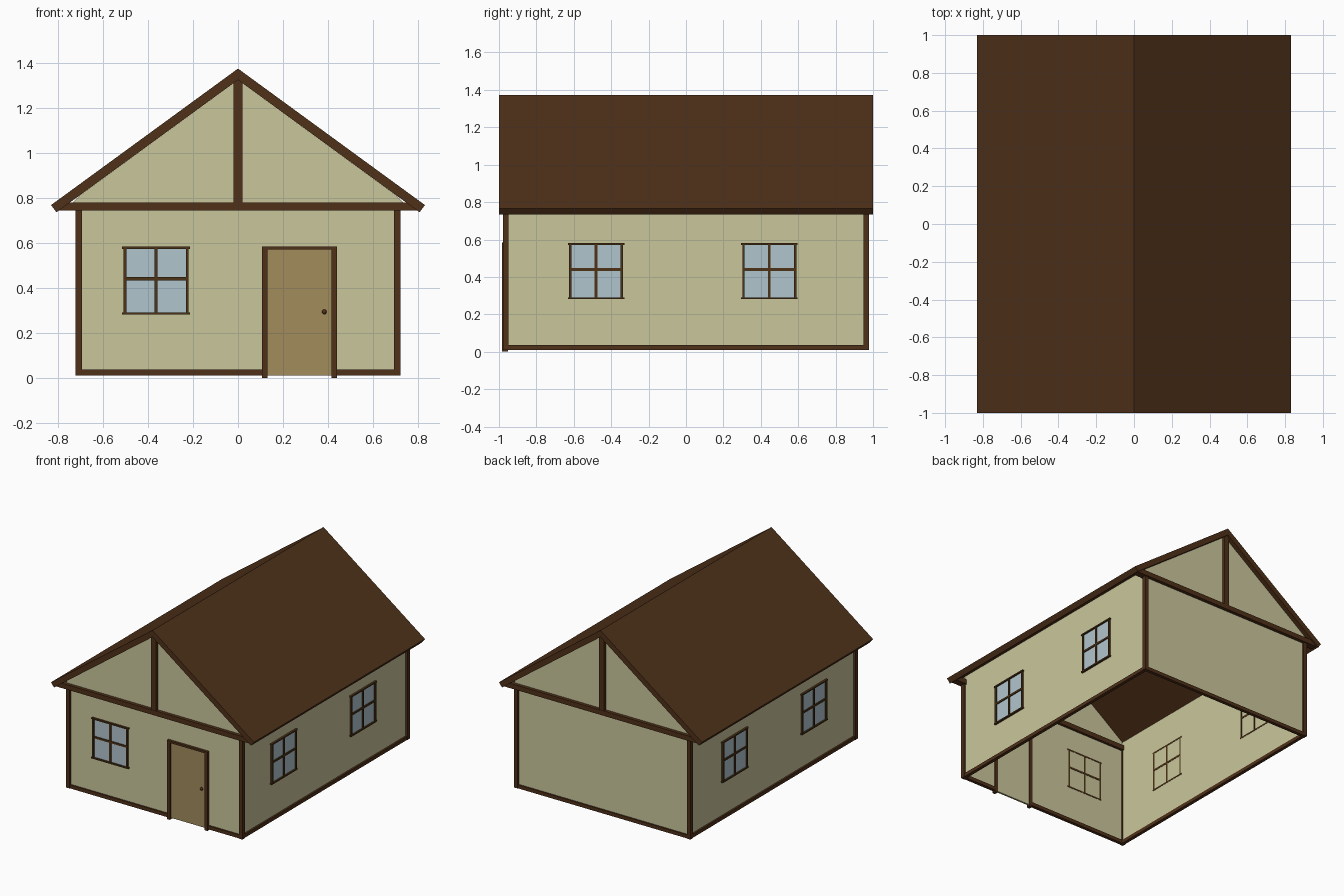
import bpy, bmesh
from mathutils import Matrix, Vector

if "Cube" in bpy.data.objects:
    bpy.data.objects.remove(bpy.data.objects["Cube"])

WX, WY = 0.705, 0.965           # wall planes
SLOPE, RIDGE, EAVE = 0.73, 1.373, 0.83


def material(name, rgb):
    m = bpy.data.materials.new(name)
    m.diffuse_color = [(c / 255) ** 2.2 for c in rgb] + [1]
    m.use_nodes = True
    m.node_tree.nodes["Principled BSDF"].inputs["Base Color"].default_value = m.diffuse_color
    return m


TIMBER = material("timber", (80, 52, 31))
FRAME = material("window_timber", (78, 54, 28))
PLASTER = material("plaster", (201, 197, 155))
GLASS = material("glass", (176, 196, 204))
DOOR = material("door_wood", (161, 139, 93))


def finish(name, bm, mat):
    bmesh.ops.recalc_face_normals(bm, faces=bm.faces[:])
    me = bpy.data.meshes.new(name)
    bm.to_mesh(me)
    bm.free()
    me.materials.append(mat)
    ob = bpy.data.objects.new(name, me)
    bpy.context.collection.objects.link(ob)
    return ob


def boxes(name, mat, *pairs):
    """One object made of boxes, each given by two opposite corners."""
    bm = bmesh.new()
    for a, b in pairs:
        a, b = Vector(a), Vector(b)
        size = [abs(v) for v in b - a]
        bmesh.ops.create_cube(bm, size=1, matrix=Matrix.Translation((a + b) / 2) @ Matrix.Diagonal((*size, 1)))
    return finish(name, bm, mat)


def extrude_y(name, mat, profile, y0, y1):
    bm = bmesh.new()
    face = bm.faces.new([bm.verts.new((x, y0, z)) for x, z in profile])
    new = bmesh.ops.extrude_face_region(bm, geom=[face])["geom"]
    verts = [v for v in new if isinstance(v, bmesh.types.BMVert)]
    bmesh.ops.translate(bm, verts=verts, vec=(0, y1 - y0, 0))
    return finish(name, bm, mat)


# Roof: one folded slab with square-cut eaves
eave_z = RIDGE - SLOPE * EAVE
under = RIDGE - 0.05
right = [(EAVE, eave_z), (EAVE - 0.024, eave_z - 0.032)]
left = [(-x, z) for x, z in reversed(right)]
extrude_y("roof", TIMBER, [(0, RIDGE)] + right + [(0, under)] + left, -1, 1)

# Gable walls and side walls, open underneath
wall_top = under - SLOPE * WX
gable = [(-WX, 0.012), (WX, 0.012), (WX, wall_top), (0, under), (-WX, wall_top)]
for s, end in ((-1, "front"), (1, "back")):
    extrude_y(end + "_wall", PLASTER, gable, s * WY, s * (WY - 0.006))
    # Gable corners reaching over the eaves
    for side in (-1, 1):
        extrude_y(end + "_gable_corner", PLASTER,
                  [(side * WX, 0.75), (side * 0.76, 0.75), (side * WX, wall_top)],
                  s * WY, s * (WY - 0.006))
    # Tie beam and king post
    boxes(end + "_gable_timbers", TIMBER,
          ((-0.80, s * 0.99, 0.742), (0.80, s * 0.94, 0.778)),
          ((-0.02, s * 0.988, 0.77), (0.02, s * 0.942, under + 0.01)))
for s, side in ((-1, "left"), (1, "right")):
    boxes(side + "_wall", PLASTER, ((s * WX, -WY, 0.012), (s * (WX - 0.006), WY, wall_top)))

# Corner posts and sill beams
boxes("corner_posts", TIMBER, *[
    ((sx * 0.693, sy * 0.95, 0.01), (sx * 0.721, sy * 0.979, 0.76))
    for sx in (-1, 1) for sy in (-1, 1)])
Z0, Z1 = 0.01, 0.036
boxes("sill_beams", TIMBER,
      ((-0.7, -0.976, Z0), (0.115, -0.952, Z1)),
      ((0.43, -0.976, Z0), (0.7, -0.952, Z1)),
      ((-0.7, 0.976, Z0), (0.7, 0.952, Z1)),
      ((-0.718, -0.96, Z0), (-0.694, 0.96, Z1)),
      ((0.718, -0.96, Z0), (0.694, 0.96, Z1)))


# Windows: bars and pane in (along wall, outward, up) coordinates
def window(name, place):
    def put(u0, u1, z0, z1, d0, d1):
        return place(u0, d0, z0), place(u1, d1, z1)
    boxes(name + "_frame", FRAME,
          put(-0.151, 0.151, 0.572, 0.582, -0.008, 0.015),
          put(-0.151, 0.151, 0.281, 0.291, -0.008, 0.015),
          put(-0.145, -0.132, 0.285, 0.578, -0.008, 0.013),
          put(0.132, 0.145, 0.285, 0.578, -0.008, 0.013),
          put(-0.007, 0.007, 0.285, 0.578, -0.008, 0.011),
          put(-0.14, 0.14, 0.433, 0.447, -0.008, 0.011))
    boxes(name + "_glass", GLASS, put(-0.14, 0.14, 0.285, 0.578, 0, 0.004))


window("front_window", lambda u, d, z: (u - 0.364, -WY - d, z))
for s, side in ((-1, "left"), (1, "right")):
    for y, end in ((-0.481, "front"), (0.446, "back")):
        window(f"{side}_{end}_window",
               lambda u, d, z, s=s, y=y: (s * (WX + d), y + u, z))

# Door, door frame and knob
boxes("door", DOOR, ((0.12, -WY, 0.01), (0.425, -WY - 0.005, 0.575)))
boxes("door_frame", TIMBER,
      ((0.107, -0.984, 0), (0.131, -0.953, 0.582)),
      ((0.415, -0.984, 0), (0.439, -0.953, 0.582)),
      ((0.107, -0.984, 0.569), (0.439, -0.953, 0.584)))
bm = bmesh.new()
bmesh.ops.create_uvsphere(bm, u_segments=12, v_segments=8, radius=0.011,
                          matrix=Matrix.Translation((0.383, -0.973, 0.293)))
for f in bm.faces:
    f.smooth = True
finish("door_knob", bm, TIMBER)
